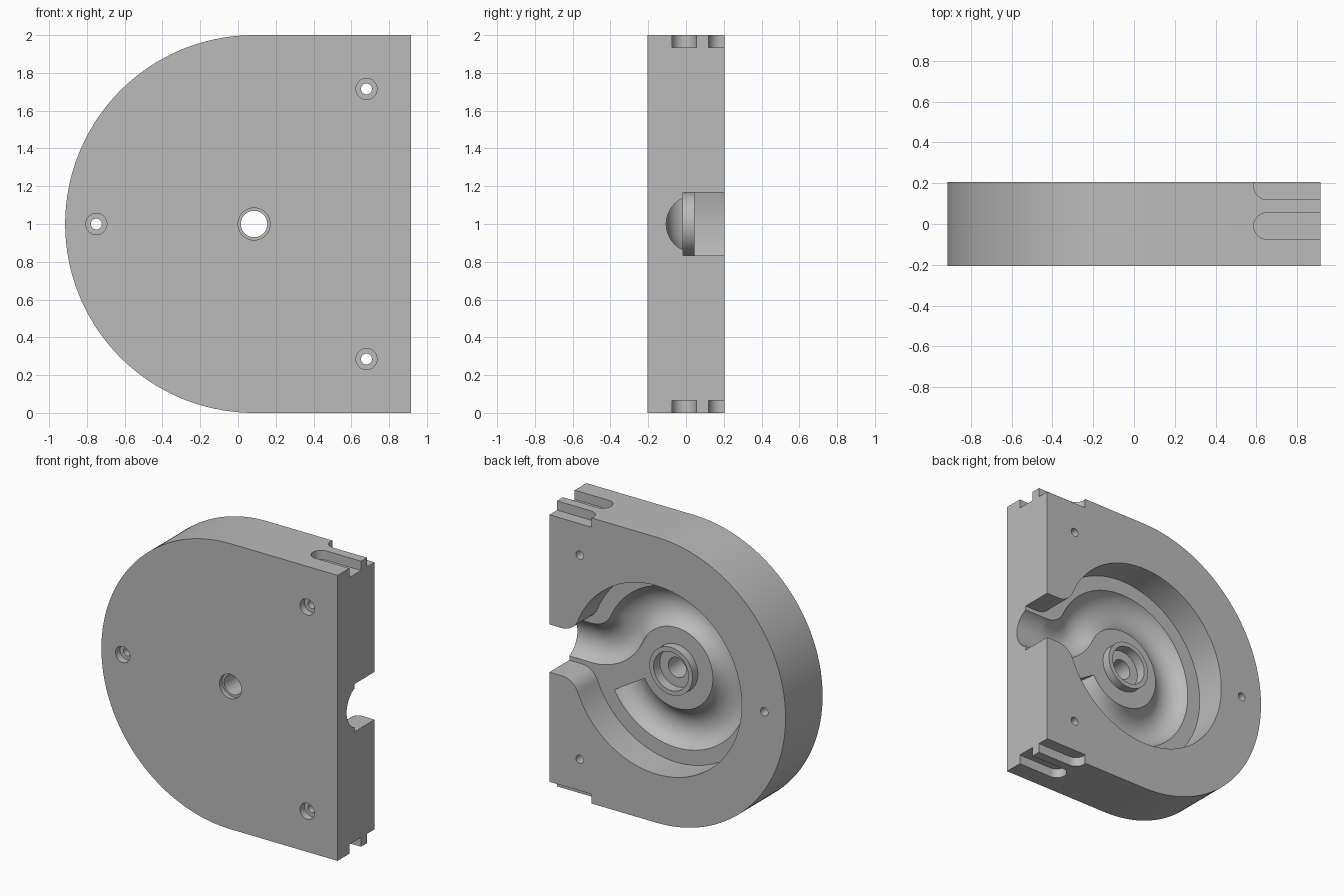
import bpy, bmesh
from math import sin, cos, asin, sqrt, radians, pi

cube = bpy.data.objects.get("Cube")
if cube:
    bpy.data.objects.remove(cube, do_unlink=True)

HUB_X, HUB_Z = 0.085, 1.0
HALF = 0.205           # half thickness
FLOOR = -0.015         # pocket floor depth

grey = bpy.data.materials.new("plain grey")
grey.use_nodes = True
grey.diffuse_color = (0.5, 0.5, 0.5, 1)
grey.node_tree.nodes["Principled BSDF"].inputs["Base Color"].default_value = (0.5, 0.5, 0.5, 1)


def arc(cx, cy, r, start, end, steps):
    """Points along an arc, angles in radians."""
    return [(cx + r * cos(start + (end - start) * i / steps),
             cy + r * sin(start + (end - start) * i / steps)) for i in range(steps + 1)]


def finish(name, bm):
    bmesh.ops.recalc_face_normals(bm, faces=bm.faces)
    mesh = bpy.data.meshes.new(name)
    bm.to_mesh(mesh)
    bm.free()
    mesh.materials.append(grey)
    obj = bpy.data.objects.new(name, mesh)
    bpy.context.collection.objects.link(obj)
    return obj


def prism(name, outline, place_lo, place_hi):
    """Solid between two placements of the same outline."""
    bm = bmesh.new()
    lo = [bm.verts.new(place_lo(u, v)) for u, v in outline]
    hi = [bm.verts.new(place_hi(u, v)) for u, v in outline]
    bm.faces.new(lo)
    bm.faces.new(hi)
    n = len(outline)
    for i in range(n):
        j = (i + 1) % n
        bm.faces.new((lo[i], lo[j], hi[j], hi[i]))
    return finish(name, bm)


def along_y(name, outline, y0, y1):
    """Outline is relative to the hub axis."""
    return prism(name, outline,
                 lambda u, v: (HUB_X + u, y0, HUB_Z + v),
                 lambda u, v: (HUB_X + u, y1, HUB_Z + v))


def along_z(name, outline, z0, z1):
    return prism(name, outline, lambda u, v: (u, v, z0), lambda u, v: (u, v, z1))


def disc(name, x, z, r, y0, y1, steps=40):
    return along_y(name, arc(x, z, r, 0, 2 * pi, steps)[:-1], y0, y1)


def sweep(name, path, r, y, sides=48):
    """Round tube following a path in the plane of the hub."""
    bm = bmesh.new()
    rings = []
    for i, (px, pz) in enumerate(path):
        ax, az = path[max(i - 1, 0)]
        bx, bz = path[min(i + 1, len(path) - 1)]
        length = sqrt((bx - ax) ** 2 + (bz - az) ** 2)
        nx, nz = -(bz - az) / length, (bx - ax) / length
        rings.append([bm.verts.new((HUB_X + px + nx * u, y + v, HUB_Z + pz + nz * u))
                      for u, v in arc(0, 0, r, 0, 2 * pi, sides)[:-1]])
    for a, b in zip(rings, rings[1:]):
        for k in range(sides):
            m = (k + 1) % sides
            bm.faces.new((a[k], a[m], b[m], b[k]))
    bm.faces.new(rings[0])
    bm.faces.new(rings[-1])
    return finish(name, bm)


def combine(target, tool, operation):
    mod = target.modifiers.new(tool.name, 'BOOLEAN')
    mod.operation = operation
    mod.solver = 'EXACT'
    mod.object = tool
    bpy.context.view_layer.objects.active = target
    bpy.ops.object.modifier_apply(modifier=mod.name)
    bpy.data.objects.remove(tool, do_unlink=True)


# Housing: half round, half square
edge = 0.915 - HUB_X
body = along_y("pump_housing", [(edge, 1)] + arc(0, 0, 1, pi / 2, 3 * pi / 2, 90) + [(edge, -1)],
               -HALF, HALF)

# Round pocket with a filleted outlet
mouth, ring, blend = 0.167, 0.66, 0.133
cz = mouth + blend
cx = sqrt((ring + blend) ** 2 - cz ** 2)
turn = asin(cz / (ring + blend))
pocket = [(1, mouth)]
pocket += arc(cx, cz, blend, -pi / 2, -pi + turn, 12)
pocket += arc(0, 0, ring, turn, 2 * pi - turn, 120)[1:-1]
pocket += arc(cx, -cz, blend, pi - turn, pi / 2, 12)
pocket += [(1, -mouth)]
combine(body, along_y("pocket", pocket, FLOOR, 0.3), 'DIFFERENCE')

# Round-bottomed channel from the outlet around the hub
track, bend = 0.42, 0.3
bx = sqrt((track + bend) ** 2 - bend ** 2)
turn = asin(bend / (track + bend))
path = [(1, 0)]
path += arc(bx, bend, bend, -pi / 2, -pi + turn, 24)
path += arc(0, 0, track, turn, radians(330), 110)[1:]
combine(body, sweep("channel", path, 0.15, 0.045), 'DIFFERENCE')

# Hub boss with bearing seat, bore and front recess
combine(body, disc("boss", 0, 0, 0.167, FLOOR - 0.03, 0.045, 64), 'UNION')
combine(body, disc("bearing_seat", 0, 0, 0.135, -0.025, 0.3, 64), 'DIFFERENCE')
combine(body, disc("bore", 0, 0, 0.07, -0.3, 0.3), 'DIFFERENCE')
combine(body, disc("front_recess", 0, 0, 0.085, -0.3, -HALF + 0.03), 'DIFFERENCE')

# Screw holes with counterbores
for x, z in ((0.595, 0.715), (0.595, -0.715), (-0.835, 0)):
    combine(body, disc("screw_hole", x, z, 0.029, -0.3, 0.3, 32), 'DIFFERENCE')
    combine(body, disc("counterbore", x, z, 0.056, -0.3, -HALF + 0.05, 32), 'DIFFERENCE')

# Round-ended grooves in the top and bottom
for y in (-0.01, 0.185):
    slot = [(1, y + 0.065)] + arc(0.652, y, 0.065, pi / 2, 3 * pi / 2, 20) + [(1, y - 0.065)]
    for z0, z1 in ((1.935, 2.1), (-0.1, 0.065)):
        combine(body, along_z("groove", slot, z0, z1), 'DIFFERENCE')

bpy.ops.object.select_all(action='DESELECT')
body.select_set(True)
bpy.context.view_layer.objects.active = body
bpy.ops.object.shade_smooth_by_angle(angle=radians(25))
